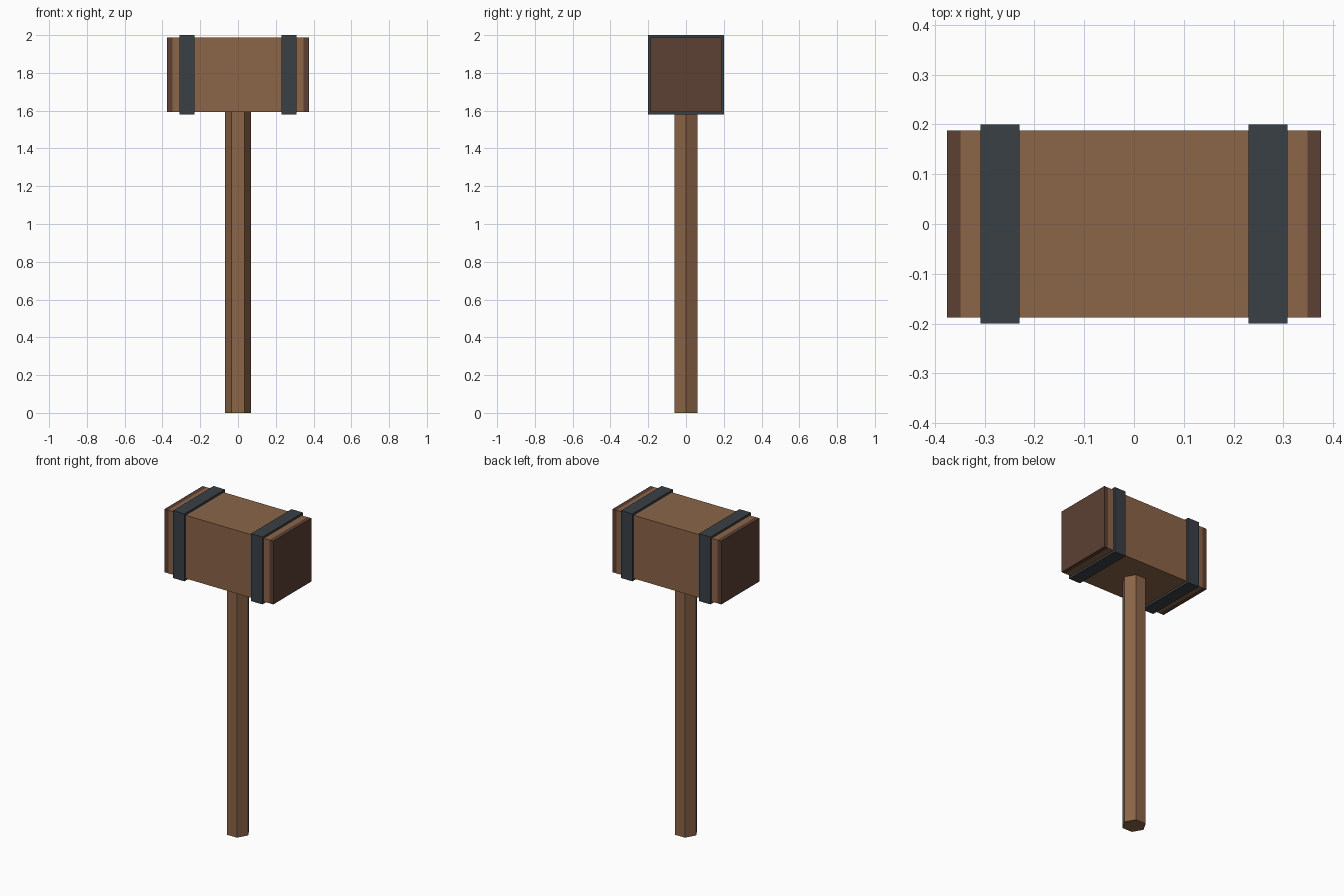
import bpy
import math

cube = bpy.data.objects.get("Cube")
if cube:
    bpy.data.objects.remove(cube, do_unlink=True)


def make_material(name, color):
    mat = bpy.data.materials.new(name)
    mat.use_nodes = True
    mat.diffuse_color = (*color, 1)
    bsdf = next(n for n in mat.node_tree.nodes if n.type == 'BSDF_PRINCIPLED')
    bsdf.inputs["Base Color"].default_value = (*color, 1)
    return mat


wood = make_material("brown wood", (0.26, 0.13, 0.065))
dark_wood = make_material("dark wood", (0.107, 0.05, 0.032))
iron = make_material("dark iron", (0.042, 0.051, 0.062))

HEAD_Z = 1.79
HEAD_DEPTH, HEAD_HEIGHT = 0.375, 0.394


def box(name, x, size, mat):
    bpy.ops.mesh.primitive_cube_add(size=1, location=(x, 0, HEAD_Z))
    obj = bpy.context.object
    obj.name = name
    obj.scale = size
    bpy.ops.object.transform_apply(location=False, rotation=False, scale=True)
    obj.data.materials.append(mat)
    return obj


# Hexagonal handle with corners on the x axis, reaching just into the head
handle_height = 1.62
bpy.ops.mesh.primitive_cylinder_add(
    vertices=6, radius=0.07, depth=handle_height,
    location=(0, 0, handle_height / 2), rotation=(0, 0, math.pi / 6))
handle = bpy.context.object
handle.name = "handle"
handle.data.materials.append(wood)

# Head block
box("head", 0, (0.696, HEAD_DEPTH, HEAD_HEIGHT), wood)

# Striking faces and iron bands on both ends
for side, sign in (("left", 1), ("right", -1)):
    box(f"{side}_striking_face", sign * 0.3615,
        (0.027, HEAD_DEPTH, HEAD_HEIGHT), dark_wood)
    box(f"{side}_band", sign * 0.269, (0.079, 0.4, 0.42), iron)
